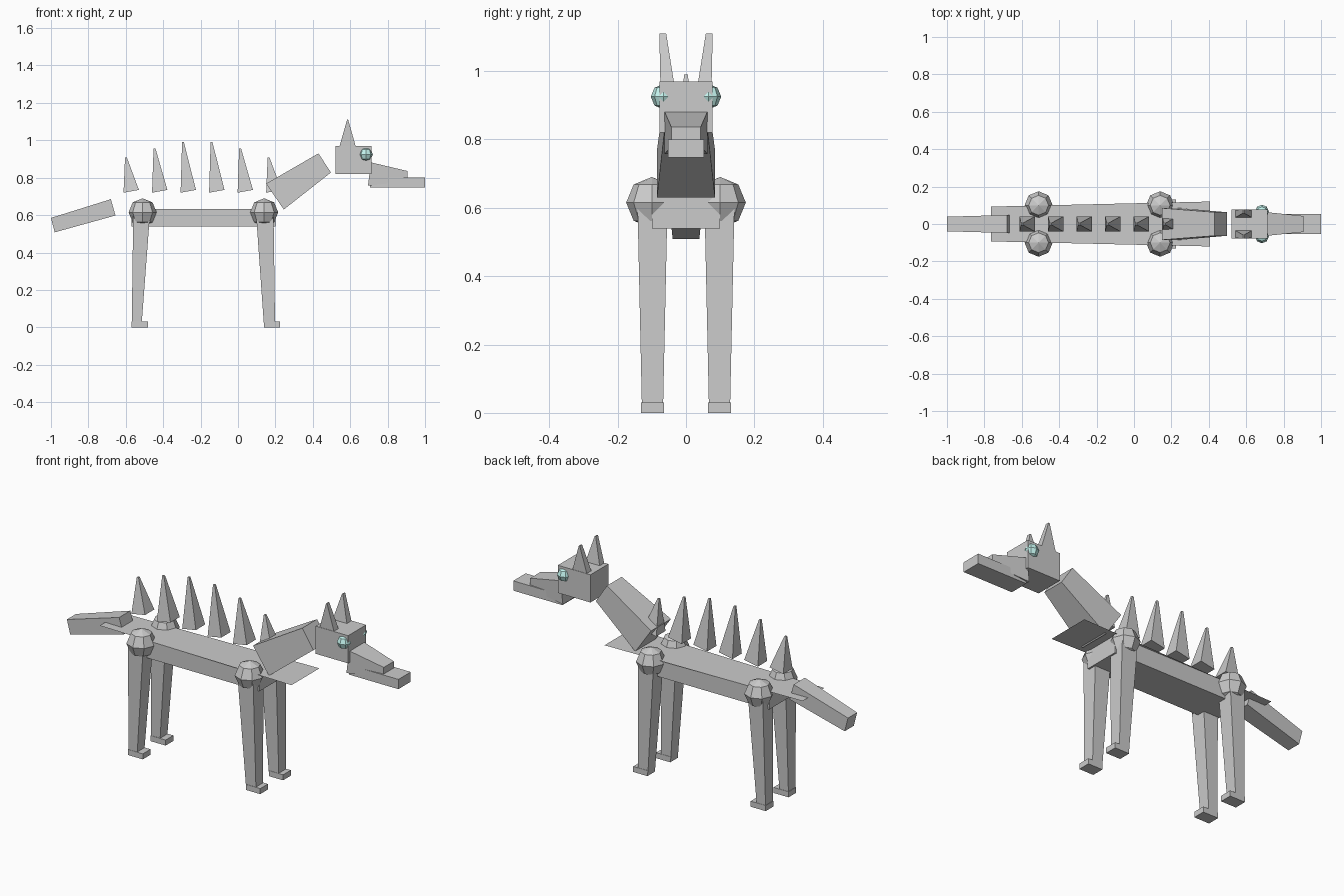
import bpy, bmesh


def block(name, profile, cy=0.0):
    """Solid from an x/z outline; each point is (x, z, half_width[, y_shift])."""
    n = len(profile)
    pts = [p if len(p) == 4 else (*p, 0.0) for p in profile]
    verts = [(x, cy + d - w, z) for x, z, w, d in pts]
    verts += [(x, cy + d + w, z) for x, z, w, d in pts]
    faces = [tuple(range(n)), tuple(range(n, 2 * n))]
    faces += [(i, (i + 1) % n, (i + 1) % n + n, i + n) for i in range(n)]
    me = bpy.data.meshes.new(name)
    me.from_pydata(verts, [], faces)
    bm = bmesh.new()
    bm.from_mesh(me)
    bmesh.ops.recalc_face_normals(bm, faces=bm.faces)
    bm.to_mesh(me)
    bm.free()
    ob = bpy.data.objects.new(name, me)
    bpy.context.collection.objects.link(ob)
    return ob


def ball(name, loc, r):
    bpy.ops.mesh.primitive_uv_sphere_add(segments=8, ring_count=4, radius=r, location=loc)
    ob = bpy.context.object
    ob.name = name
    return ob


# Body: box under a thin back sheet that overhangs at both ends
block("body", [(-0.57, 0.54, 0.10), (0.20, 0.54, 0.10), (0.20, 0.634, 0.10), (-0.57, 0.634, 0.10)])
sheet = bpy.data.meshes.new("back_sheet")
sheet.from_pydata([(-0.765, -0.093, 0.635), (0.405, -0.12, 0.635),
                   (0.405, 0.12, 0.635), (-0.765, 0.093, 0.635)], [], [(0, 1, 2, 3)])
bpy.context.collection.objects.link(bpy.data.objects.new("back_sheet", sheet))

# Tail and neck
block("tail", [(-1.0, 0.585, 0.039), (-0.98, 0.508, 0.039), (-0.655, 0.598, 0.048), (-0.68, 0.685, 0.048)])
block("neck", [(0.15, 0.768, 0.085), (0.245, 0.63, 0.085), (0.497, 0.828, 0.063), (0.43, 0.93, 0.063)])

# Head, snout and lower jaw
block("head", [(0.52, 0.82, 0.077), (0.715, 0.82, 0.077), (0.715, 0.97, 0.077), (0.52, 0.97, 0.077)])
block("snout", [(0.71, 0.882, 0.063), (0.905, 0.836, 0.043), (0.905, 0.78, 0.043), (0.695, 0.757, 0.063)])
block("jaw", [(0.705, 0.80, 0.053), (0.705, 0.747, 0.053), (1.0, 0.747, 0.053), (1.0, 0.80, 0.053)])

# Back spikes, leaning rearward, tallest in the middle
for i, top in enumerate((0.908, 0.957, 0.99, 0.99, 0.957, 0.908)):
    x = -0.57 + i * 0.1525
    block(f"spike_{i + 1}", [(x - 0.042, 0.72, 0.04), (x + 0.04, 0.735, 0.04),
                             (x - 0.024, top, 0.005), (x - 0.034, top, 0.005)])

eye_mat = bpy.data.materials.new("eye_teal")
eye_mat.diffuse_color = (0.55, 0.9, 0.85, 1)

for s, side in ((-1, "right"), (1, "left")):
    # Ears and eyes
    block(f"ear_{side}", [(0.542, 0.965, 0.02), (0.63, 0.965, 0.02),
                          (0.589, 1.11, 0.01, s * 0.013), (0.583, 1.11, 0.01, s * 0.013)], s * 0.055)
    ball(f"eye_{side}", (0.684, s * 0.066, 0.925), 0.037).data.materials.append(eye_mat)

    # Joints, tapered legs and feet
    for end, jx, top, bottom, foot in (
            ("front", 0.14, (0.096, 0.19), (0.138, 0.198), (0.14, 0.225)),
            ("rear", -0.51, (-0.56, -0.47), (-0.568, -0.515), (-0.57, -0.48))):
        y = s * 0.098
        ball(f"{end}_joint_{side}", (jx, s * 0.10, 0.615), 0.075)
        block(f"{end}_leg_{side}", [(top[0], 0.615, 0.044), (bottom[0], 0.02, 0.031),
                                    (bottom[1], 0.02, 0.031), (top[1], 0.615, 0.044)], y)
        block(f"{end}_foot_{side}", [(foot[0], 0, 0.033), (foot[1], 0, 0.033),
                                     (foot[1], 0.03, 0.033), (foot[0], 0.03, 0.033)], y)
